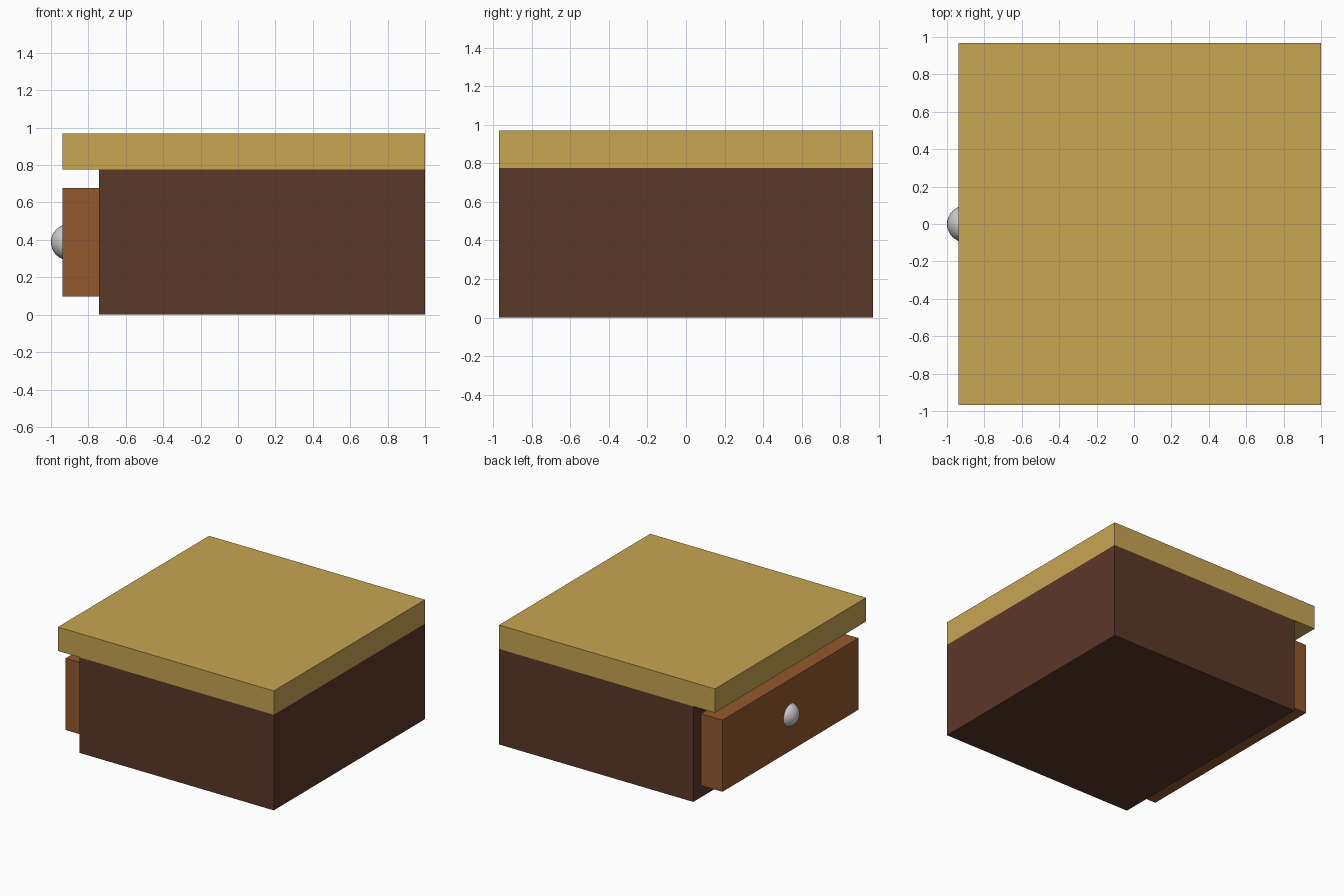
import bpy
import math

if "Cube" in bpy.data.objects:
    bpy.data.objects.remove(bpy.data.objects["Cube"])


def material(name, color):
    mat = bpy.data.materials.new(name)
    mat.diffuse_color = (*color, 1.0)
    mat.use_nodes = True
    mat.node_tree.nodes["Principled BSDF"].inputs["Base Color"].default_value = mat.diffuse_color
    return mat


def box(name, low, high, mat):
    """Box spanning two opposite corners."""
    center = [(a + b) / 2 for a, b in zip(low, high)]
    bpy.ops.mesh.primitive_cube_add(size=1, location=center)
    obj = bpy.context.object
    obj.name = name
    obj.scale = [b - a for a, b in zip(low, high)]
    bpy.ops.object.transform_apply(location=False, rotation=False, scale=True)
    obj.data.materials.append(mat)
    return obj


U = 0.0969            # base unit of the design
BACK = 1.0            # flush back face of body and top
FRONT = BACK - 20 * U
BODY_FRONT = FRONT + 2 * U

dark_wood = material("dark_wood", (0.105, 0.040, 0.021))
light_wood = material("light_wood", (0.57, 0.38, 0.085))
mid_wood = material("mid_wood", (0.296, 0.098, 0.025))

# Cabinet body
box("cabinet_body", (BODY_FRONT, -10 * U, 0), (BACK, 10 * U, 8 * U), dark_wood)

# Overhanging top board
box("top_board", (FRONT, -10 * U, 8 * U), (BACK, 10 * U, 10 * U), light_wood)

# Drawer front
box("drawer_front", (FRONT, -9 * U, U), (BODY_FRONT, 9 * U, 7 * U), mid_wood)

# Round knob, partly sunk into the drawer front
bpy.ops.mesh.primitive_uv_sphere_add(segments=32, ring_count=16, radius=U,
                                     location=(-1.0 + U, 0, 4 * U))
bpy.context.object.name = "drawer_knob"
bpy.ops.object.shade_smooth_by_angle(angle=math.radians(30))
